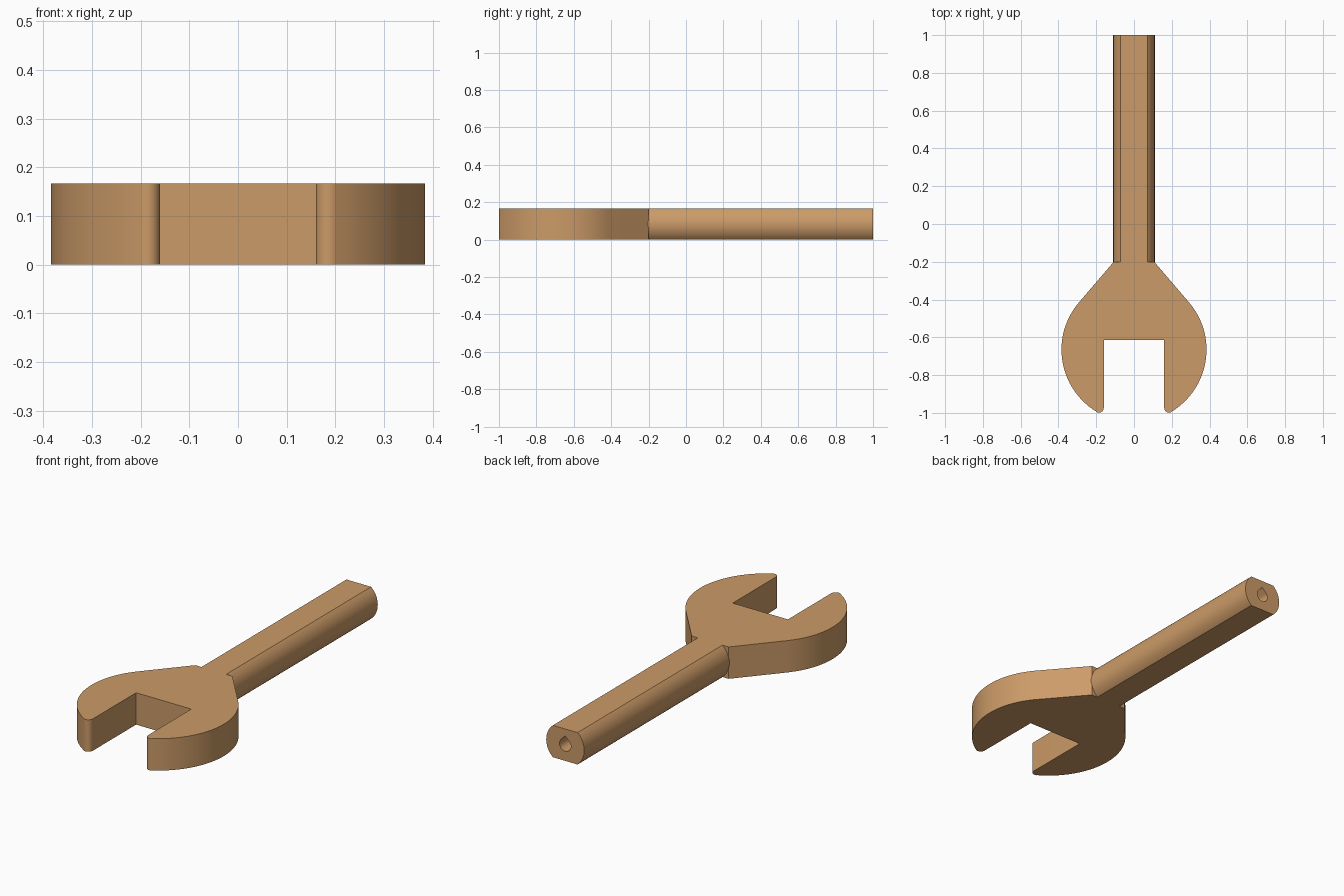
import bpy, bmesh, math
from mathutils import Vector

if "Cube" in bpy.data.objects:
    bpy.data.objects.remove(bpy.data.objects["Cube"])

T = 0.167            # overall thickness
mat = bpy.data.materials.new("tan")
mat.diffuse_color = (0.604, 0.328, 0.138, 1)
mat.use_nodes = True
mat.node_tree.nodes["Principled BSDF"].inputs["Base Color"].default_value = mat.diffuse_color


def prism(name, pts, direction):
    """Extrude a closed 3D outline along a direction."""
    bm = bmesh.new()
    face = bm.faces.new([bm.verts.new(p) for p in pts])
    ext = bmesh.ops.extrude_face_region(bm, geom=[face])
    moved = [v for v in ext["geom"] if isinstance(v, bmesh.types.BMVert)]
    bmesh.ops.translate(bm, vec=Vector(direction), verts=moved)
    bmesh.ops.recalc_face_normals(bm, faces=bm.faces)
    mesh = bpy.data.meshes.new(name)
    bm.to_mesh(mesh)
    bm.free()
    mesh.materials.append(mat)
    obj = bpy.data.objects.new(name, mesh)
    bpy.context.collection.objects.link(obj)
    return obj


def arc(cx, cy, r, a0, a1, n):
    angles = [math.radians(a0 + (a1 - a0) * i / n) for i in range(n + 1)]
    return [(cx + r * math.cos(a), cy + r * math.sin(a)) for a in angles]


# Open jaw head: half outline, mirrored
half = [(0.16, -0.615)]
half += arc(0.186, -0.973, 0.026, 180, 300, 10)        # rounded jaw tip
half += arc(0, -0.665, 0.384, -59, 41, 32)             # round cheek
half += [(0.107, -0.2)]                                # neck
outline = half + [(-x, y) for x, y in reversed(half)]
head = prism("jaw_head", [(x, y, 0) for x, y in outline], (0, 0, T))

# Handle: round bar with flat top and bottom
flat = math.degrees(math.asin(T / 2 / 0.11))
section = arc(0, T / 2, 0.11, -flat, flat, 20) + arc(0, T / 2, 0.11, 180 - flat, 180 + flat, 20)
handle = prism("handle", [(x, -0.215, z) for x, z in section], (0, 1.215, 0))

# Teardrop bore in the handle end
r = 0.033
drop = arc(0, T / 2, r, 135, 405, 24) + [(0, T / 2 + r * math.sqrt(2))]
cutter = prism("bore_cutter", [(x, -0.1, z) for x, z in drop], (0, 1.2, 0))
cutter.hide_render = True
cutter.hide_set(True)
mod = handle.modifiers.new("bore", "BOOLEAN")
mod.operation = "DIFFERENCE"
mod.solver = "EXACT"
mod.object = cutter

# Smooth curves, sharp edges
for obj in (head, handle):
    bpy.ops.object.select_all(action="DESELECT")
    obj.select_set(True)
    bpy.context.view_layer.objects.active = obj
    if obj.modifiers:
        bpy.ops.object.modifier_apply(modifier="bore")
    bpy.ops.object.shade_smooth_by_angle(angle=math.radians(25))
